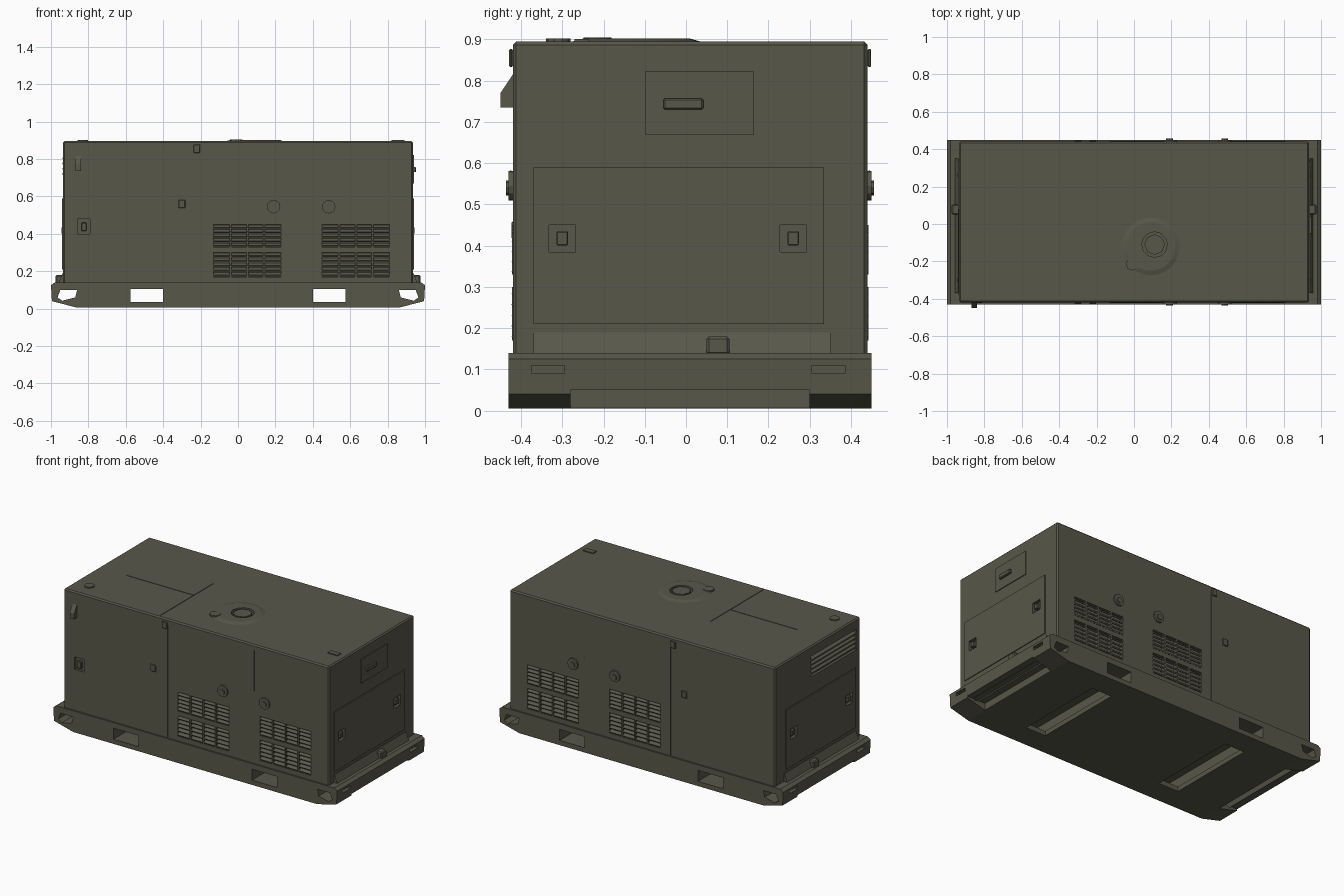
import bpy, bmesh, math
from mathutils import Matrix, Vector

cube = bpy.data.objects.get("Cube")
if cube:
    bpy.data.objects.remove(cube, do_unlink=True)

olive = bpy.data.materials.new("olive drab")
olive.use_nodes = True
COLOR = (0.098, 0.096, 0.068, 1)
olive.diffuse_color = COLOR
olive.node_tree.nodes["Principled BSDF"].inputs["Base Color"].default_value = COLOR
olive.node_tree.nodes["Principled BSDF"].inputs["Roughness"].default_value = 0.8

X, FRONT, BACK, TOP = 0.935, -0.42, 0.44, 0.895


def finish(name, bm):
    bmesh.ops.recalc_face_normals(bm, faces=bm.faces)
    mesh = bpy.data.meshes.new(name)
    bm.to_mesh(mesh)
    bm.free()
    mesh.materials.append(olive)
    ob = bpy.data.objects.new(name, mesh)
    bpy.context.collection.objects.link(ob)
    return ob


def add_box(bm, xs, ys, zs, tilt=0):
    size = Vector((xs[1] - xs[0], ys[1] - ys[0], zs[1] - zs[0]))
    mid = Vector((sum(xs), sum(ys), sum(zs))) / 2
    mat = Matrix.Translation(mid) @ Matrix.Rotation(tilt, 4, 'X') @ Matrix.Diagonal((*size, 1))
    bmesh.ops.create_cube(bm, size=1, matrix=mat)


def boxes(name, *specs, bevel=0):
    bm = bmesh.new()
    for spec in specs:
        add_box(bm, *spec)
    if bevel:
        bmesh.ops.bevel(bm, geom=bm.edges[:], offset=bevel, segments=1, affect='EDGES')
    return finish(name, bm)


def cylinder(name, at, radius, depth, axis='Z', sides=12, top=None):
    bm = bmesh.new()
    turn = Matrix.Rotation(math.pi / 2, 4, axis) if axis != 'Z' else Matrix()
    bmesh.ops.create_cone(bm, cap_ends=True, segments=sides, radius1=radius,
                          radius2=radius if top is None else top, depth=depth,
                          matrix=Matrix.Translation(at) @ turn)
    return finish(name, bm)


def cut(ob, cutter):
    mod = ob.modifiers.new("cut", 'BOOLEAN')
    mod.operation, mod.solver, mod.object = 'DIFFERENCE', 'EXACT', cutter
    bpy.context.view_layer.objects.active = ob
    bpy.ops.object.modifier_apply(modifier=mod.name)
    bpy.data.objects.remove(cutter, do_unlink=True)


# Skid base with sloped ends
bm = bmesh.new()
half = [(0.86, 0.005), (0.995, 0.04), (1.0, 0.125), (0.98, 0.14)]
outline = half + [(-x, z) for x, z in reversed(half)]
face = bm.faces.new([bm.verts.new((x, -0.43, z)) for x, z in outline])
side = bmesh.ops.extrude_face_region(bm, geom=[face])
bmesh.ops.translate(bm, vec=(0, 0.88, 0), verts=[v for v in side["geom"] if isinstance(v, bmesh.types.BMVert)])
base = finish("skid_base", bm)

# Fork tunnels, end tunnels and underside openings
for s in (-1, 1):
    tunnel = sorted((s * 0.40, s * 0.575))
    slot = sorted((s * 0.42, s * 0.56))
    cut(base, boxes("fork_cutter", (tunnel, (-1, 1), (0.035, 0.105))))
    cut(base, boxes("slot_cutter", (slot, (-0.28, 0.3), (-0.1, 0.07))))
    bm = bmesh.new()
    tri = [(0.86, 0.1), (0.87, 0.06), (0.94, 0.042), (0.965, 0.06), (0.95, 0.1)]
    f = bm.faces.new([bm.verts.new((s * x, -1, z)) for x, z in tri])
    ext = bmesh.ops.extrude_face_region(bm, geom=[f])
    bmesh.ops.translate(bm, vec=(0, 2, 0), verts=[v for v in ext["geom"] if isinstance(v, bmesh.types.BMVert)])
    cut(base, finish("end_cutter", bm))
    cut(base, boxes("slope_cutter", (sorted((s * 0.865, s * 1.1)), (-0.28, 0.3), (-0.1, 0.05))))
    for y in (-0.335, 0.345):
        cut(base, boxes("lashing_cutter", (sorted((s * 0.975, s * 1.1)), (y - 0.04, y + 0.04), (0.09, 0.11))))

# Enclosure
body = boxes("enclosure", ((-X, X), (FRONT, BACK), (0.125, TOP)), bevel=0.008)

# Grilles: recess, then slats and mullions, on both long sides
GRILLES = [(x, z) for x in ((-0.13, 0.23), (0.45, 0.81)) for z in ((0.17, 0.3), (0.33, 0.45))]
for wall, out, label in ((FRONT, -1, "front"), (BACK, 1, "back")):
    for i, (xs, zs) in enumerate(GRILLES):
        ys = sorted((wall - out * 0.025, wall + out * 0.1))
        cut(body, boxes("grille_cutter", (xs, ys, zs)))
        parts = []
        rows, cols = 5, 4
        mid = wall - out * 0.009
        for r in range(rows):
            z = zs[0] + (r + 0.5) * (zs[1] - zs[0]) / rows
            parts.append((xs, (mid - 0.012, mid + 0.012), (z - 0.004, z + 0.004), -out * 0.6))
        for c in range(1, cols):
            x = xs[0] + c * (xs[1] - xs[0]) / cols
            parts.append(((x - 0.005, x + 0.005), sorted((wall + out * 0.002, wall - out * 0.025)), zs))
        boxes(f"{label}_grille_{i + 1}", *parts)
    # Round lifting bosses
    for x in (0.19, 0.485):
        cylinder(f"{label}_boss", (x, wall + out * 0.004, 0.545), 0.036, 0.012, 'X')
        cylinder(f"{label}_boss_knob", (x, wall + out * 0.008, 0.54), 0.018, 0.016, 'X', 8)
    # Hinges and the wall seams
    hinges = [((x - 0.018, x + 0.018), sorted((wall, wall + out * 0.009)), (z - 0.022, z + 0.022))
              for x, z in ((-0.22, 0.855), (-0.3, 0.56))]
    boxes(f"{label}_hinges", *hinges, bevel=0.003)
    for x, z0 in ((-0.2, 0.14), (0.41, 0.6)):
        cut(body, boxes("seam_cutter", ((x - 0.002, x + 0.002), sorted((wall - out * 0.004, wall + out * 0.1)), (z0, 0.86))))

# Front latch and the bracket above it
cut(body, boxes("latch_cutter", ((-0.857, -0.79), (-0.6, FRONT + 0.015), (0.4, 0.48))))
boxes("front_latch", ((-0.838, -0.81), (FRONT - 0.003, FRONT + 0.016), (0.415, 0.46)), bevel=0.004)
bm = bmesh.new()
wedge = [(FRONT, 0.735), (-0.45, 0.735), (-0.45, 0.77), (FRONT, 0.815)]
f = bm.faces.new([bm.verts.new((-0.87, y, z)) for y, z in wedge])
ext = bmesh.ops.extrude_face_region(bm, geom=[f])
bmesh.ops.translate(bm, vec=(0.03, 0, 0), verts=[v for v in ext["geom"] if isinstance(v, bmesh.types.BMVert)])
finish("front_bracket", bm)


def end_x(s, inner, outer):
    return sorted((s * (X + inner), s * (X + outer)))


# Doors, latches, sill and lug on both ends
for s, label in ((1, "left"), (-1, "right")):
    door = boxes(f"{label}_end_door", (end_x(s, -0.01, 0.005), (-0.37, 0.335), (0.21, 0.59)))
    for y in (-0.3, 0.26):
        zs = (0.385, 0.45)
        for panel in (door, body):
            cut(panel, boxes("latch_cutter", (end_x(s, -0.014, 0.1), (y - 0.032, y + 0.032), zs)))
        boxes(f"{label}_end_latch", (end_x(s, -0.015, 0.008), (y - 0.014, y + 0.014), (0.4, 0.435)), bevel=0.003)
    bm = bmesh.new()
    ramp = [(X - 0.01, 0.19), (X + 0.003, 0.19), (X + 0.025, 0.135), (X - 0.01, 0.135)]
    f = bm.faces.new([bm.verts.new((s * x, -0.37, z)) for x, z in ramp])
    ext = bmesh.ops.extrude_face_region(bm, geom=[f])
    bmesh.ops.translate(bm, vec=(0, 0.72, 0), verts=[v for v in ext["geom"] if isinstance(v, bmesh.types.BMVert)])
    finish(f"{label}_sill", bm)
    boxes(f"{label}_lug", (end_x(s, 0, 0.04), (0.05, 0.105), (0.135, 0.18)), bevel=0.006)

# Upper access panel with handle on the left end
boxes("upper_panel", (end_x(1, -0.01, 0.005), (-0.1, 0.165), (0.67, 0.822)))
boxes("upper_handle", (end_x(1, 0, 0.018), (-0.055, 0.042), (0.73, 0.757)), bevel=0.004)

# Upper louvre on the right end
cut(body, boxes("louvre_cutter", ((-2, -X + 0.03), (-0.38, 0.08), (0.7, 0.83))))
boxes("right_louvre", *[((-X - 0.002, -X + 0.03), (-0.38, 0.08), (z, z + 0.01))
                        for z in (0.715, 0.743, 0.771, 0.799)])

# Roof seams
for xs, ys in (((-0.267, -0.263), (-0.4, 0.13)), ((-0.74, -0.265), (-0.067, -0.063))):
    cut(body, boxes("roof_cutter", (xs, ys, (TOP - 0.004, 1))))

# Roof exhaust, with raised ring and oval outlet
ring = cylinder("exhaust_ring", (0.09, -0.12, TOP + 0.002), 0.165, 0.01, sides=24, top=0.13)
outlet = cylinder("outlet_cutter", (0.11, -0.11, TOP), 0.068, 0.05, sides=12)
outlet2 = cylinder("outlet_cutter", (0.11, -0.11, TOP), 0.068, 0.05, sides=12)
cut(ring, outlet)
cut(body, outlet2)
cylinder("exhaust_outlet", (0.11, -0.11, TOP - 0.012), 0.055, 0.034, sides=8)
cylinder("roof_cap", (-0.01, -0.215, TOP + 0.004), 0.034, 0.012, sides=8)
cylinder("roof_filler", (-0.83, -0.31, TOP + 0.002), 0.03, 0.01, sides=10)
boxes("roof_lug", ((0.82, 0.89), (-0.27, -0.235), (TOP - 0.005, TOP + 0.006)))
